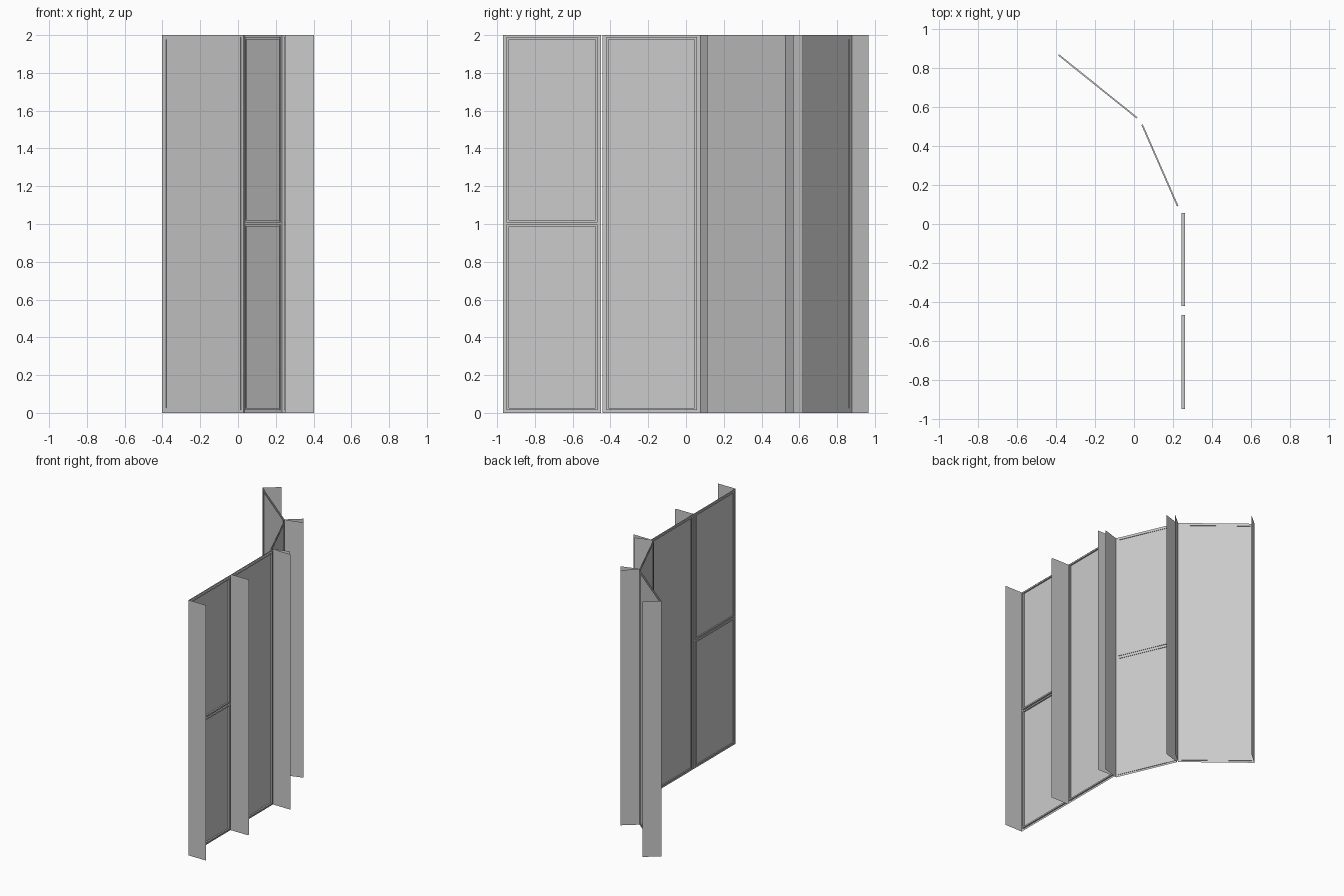
import bpy
from mathutils import Vector

if "Cube" in bpy.data.objects:
    bpy.data.objects.remove(bpy.data.objects["Cube"])

H = 2.0          # wall height
MARGIN = 0.030   # panel edge to glass
BEAD = 0.011     # bead width around each glass pane


def add_mesh(name, verts, faces):
    me = bpy.data.meshes.new(name)
    me.from_pydata([tuple(v) for v in verts], [], faces)
    me.update()
    ob = bpy.data.objects.new(name, me)
    bpy.context.collection.objects.link(ob)
    return ob


class Panel:
    """Flat wall bay from a to b; maps (u, depth, z) to world space."""

    def __init__(self, a, b):
        self.a = Vector((a[0], a[1], 0))
        d = Vector((b[0], b[1], 0)) - self.a
        self.w = d.length
        self.t = d.normalized()
        self.n = Vector((self.t.y, -self.t.x, 0))

    def p(self, u, d, z):
        return self.a + self.t * u + self.n * d + Vector((0, 0, z))

    def rects(self, name, boxes, d=0.0):
        verts, faces = [], []
        for u0, u1, z0, z1 in boxes:
            i = len(verts)
            verts += [self.p(u0, d, z0), self.p(u1, d, z0),
                      self.p(u1, d, z1), self.p(u0, d, z1)]
            faces.append((i, i + 1, i + 2, i + 3))
        return add_mesh(name, verts, faces)

    def bead(self, name, u0, u1, z0, z1, d0, d1):
        loops = [(BEAD, d0), (BEAD, d1), (0, d1), (0, d0)]
        verts, faces = [], []
        for o, d in loops:
            for u, z in ((u0 - o, z0 - o), (u1 + o, z0 - o),
                         (u1 + o, z1 + o), (u0 - o, z1 + o)):
                verts.append(self.p(u, d, z))
        for l in range(4):
            m = (l + 1) % 4
            for k in range(4):
                j = (k + 1) % 4
                faces.append((l * 4 + k, l * 4 + j, m * 4 + j, m * 4 + k))
        return add_mesh(name, verts, faces)


# start, end, fin vector, split by a middle rail, bead depth range
bays = [
    ((0.25, -0.968), (0.25, -0.449), (0.152, 0), True, (-0.006, 0.011)),
    ((0.25, -0.441), (0.25, 0.076), (0.152, 0), False, (-0.006, 0.011)),
    ((0.232, 0.074), (0.034, 0.527), (0.135, 0.041), True, (-0.004, 0.004)),
    ((0.030, 0.533), (-0.402, 0.880), (0.104, 0.087), False, (-0.004, 0.004)),
]

for i, (a, b, fin, split, (d0, d1)) in enumerate(bays, 1):
    P = Panel(a, b)
    u0, u1, zb, zt = MARGIN, P.w - MARGIN, 0.026, H - 0.022
    panes = [(u0, u1, zb, 0.986), (u0, u1, 1.02, zt)] if split else [(u0, u1, zb, zt)]

    # flat frame: stiles, bottom and top rails, optional middle rail
    strips = [(0, u0, 0, H), (u1, P.w, 0, H), (u0, u1, 0, zb), (u0, u1, zt, H)]
    if split:
        strips.append((u0, u1, 0.986, 1.02))
    P.rects(f"frame_{i}", strips)

    # glass panes and raised beads
    P.rects(f"glass_{i}", panes)
    for k, pane in enumerate(panes, 1):
        P.bead(f"bead_{i}_{k}", *pane, d0, d1)

    # thin vertical fins at both sides of the bay
    f = Vector((fin[0], fin[1], 0))
    for side, u in (("start", 0), ("end", P.w)):
        base, top = P.p(u, 0, 0), P.p(u, 0, H)
        add_mesh(f"fin_{i}_{side}", [base, base + f, top + f, top], [(0, 1, 2, 3)])
